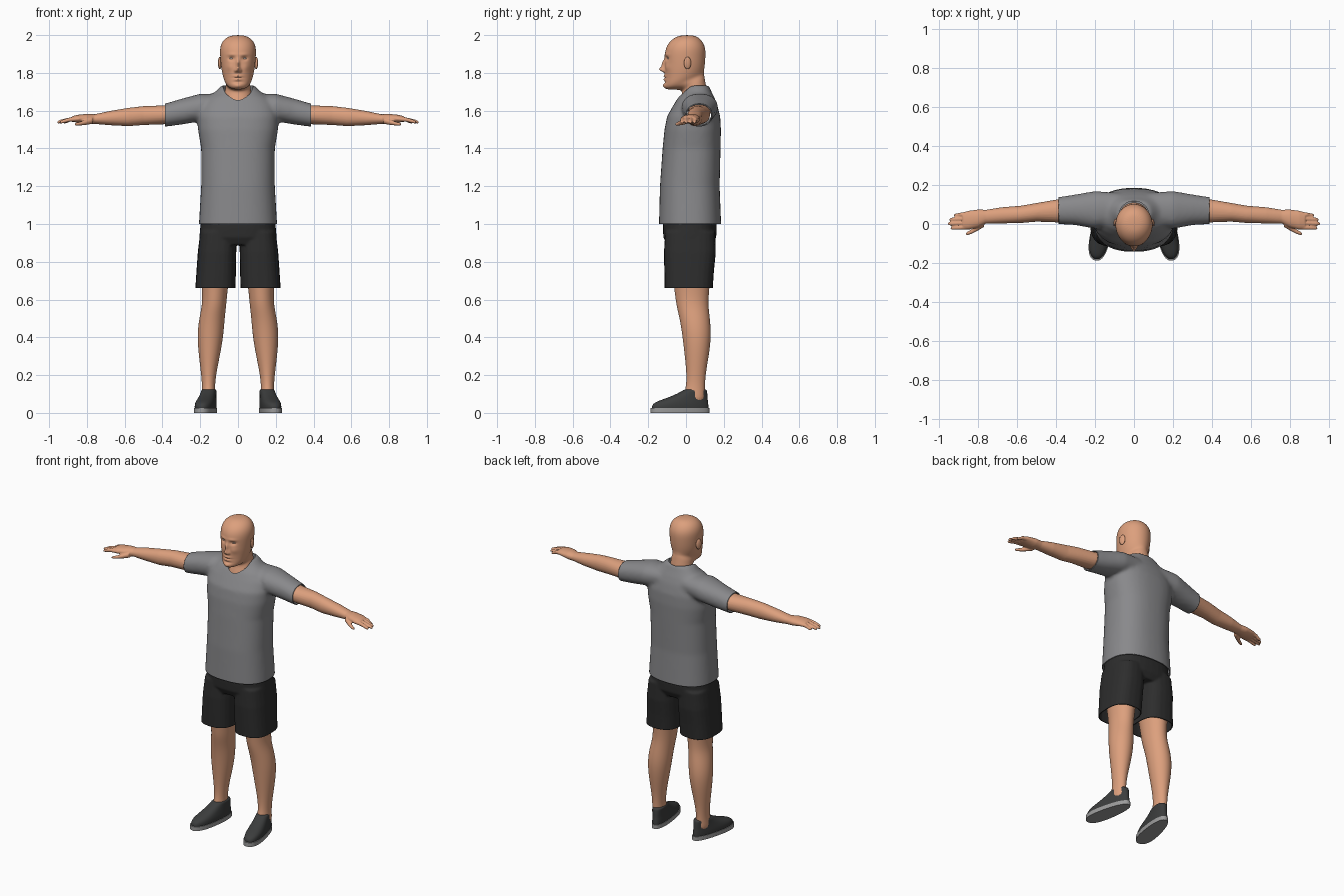
import bpy, bmesh, math
from mathutils import Vector, Matrix

if "Cube" in bpy.data.objects:
    bpy.data.objects.remove(bpy.data.objects["Cube"])


def mat(name, r, g, b):
    m = bpy.data.materials.new(name)
    m.diffuse_color = (r, g, b, 1)
    m.use_nodes = True
    m.node_tree.nodes["Principled BSDF"].inputs["Base Color"].default_value = m.diffuse_color
    return m


SKIN = mat("skin", 0.72, 0.35, 0.205)
HAIR = mat("hair_brown", 0.065, 0.025, 0.015)
SHIRT = mat("shirt_grey", 0.25, 0.25, 0.26)
SHORTS = mat("shorts_black", 0.026, 0.026, 0.026)
SHOE = mat("shoe_dark", 0.045, 0.047, 0.047)
TRIM = mat("shoe_light", 0.33, 0.33, 0.33)
WHITE = mat("eye_white", 0.6, 0.52, 0.47)
IRIS = mat("eye_brown", 0.06, 0.02, 0.015)


# --- cross-section rings: (centre, half vector u, half vector v)
def zrow(zf, zb, yf, yb, x0, x1):
    return (Vector(((x0 + x1) / 2, (yf + yb) / 2, (zf + zb) / 2)),
            Vector(((x1 - x0) / 2, 0, 0)), Vector((0, (yb - yf) / 2, (zb - zf) / 2)))


def xrow(x, y0, y1, z0, z1):
    return (Vector((x, (y0 + y1) / 2, (z0 + z1) / 2)),
            Vector((0, (y1 - y0) / 2, 0)), Vector((0, 0, (z1 - z0) / 2)))


def loft(bm, rows, s=1, e=2.0, n=24):
    """Skin a closed tube through superellipse rings; s=-1 mirrors in x."""
    def sp(t):
        return math.copysign(abs(t) ** (2 / e), t)
    rings = []
    for c, u, v in rows:
        ring = []
        for i in range(n):
            a = 2 * math.pi * i / n
            p = c + u * sp(math.cos(a)) + v * sp(math.sin(a))
            ring.append(bm.verts.new((p.x * s, p.y, p.z)))
        rings.append(ring)
    for a, b in zip(rings, rings[1:]):
        for i in range(n):
            j = (i + 1) % n
            bm.faces.new((a[i], a[j], b[j], b[i]))
    bm.faces.new(rings[0])
    bm.faces.new(rings[-1])
    bmesh.ops.recalc_face_normals(bm, faces=bm.faces[:])
    return bm


def make(name, bm, mods, mats, rule=None, cuts=(), shape=None, solid=0):
    """Bake modifiers, cut open ends, colour faces by rule, shade smooth."""
    me = bpy.data.meshes.new(name)
    bm.to_mesh(me)
    tmp = bpy.data.objects.new(name + "_base", me)
    bpy.context.collection.objects.link(tmp)
    for kind, props in mods:
        m = tmp.modifiers.new(kind, kind)
        for k, val in props.items():
            setattr(m, k, val)
    bpy.context.view_layer.update()
    out = bpy.data.meshes.new_from_object(tmp.evaluated_get(bpy.context.evaluated_depsgraph_get()))
    bpy.data.objects.remove(tmp)
    b = bmesh.new()
    b.from_mesh(out)
    for co, no in cuts:
        bmesh.ops.bisect_plane(b, geom=b.verts[:] + b.edges[:] + b.faces[:],
                               plane_co=co, plane_no=no, clear_outer=True)
    if shape:
        for v in b.verts:
            shape(v.co)
    for f in b.faces:
        f.material_index = rule(f.calc_center_median()) if rule else 0
    b.to_mesh(out)
    b.free()
    out.materials.clear()
    for m in mats:
        out.materials.append(m)
    out.shade_smooth()
    out.set_sharp_from_angle(angle=math.radians(50))
    out.name = name
    ob = bpy.data.objects.new(name, out)
    bpy.context.collection.objects.link(ob)
    if solid:
        m = ob.modifiers.new("cloth", 'SOLIDIFY')
        m.thickness, m.offset = solid, -1
    return ob


def fuse(voxel, smooth):
    return [('REMESH', dict(mode='VOXEL', voxel_size=voxel)),
            ('SMOOTH', dict(factor=0.5, iterations=smooth))]


def sub(levels):
    return [('SUBSURF', dict(levels=levels))]


# --- shirt: torso and sleeves fused, neck hole cut out
bm = loft(bmesh.new(), [zrow(z, z, f, b, -w, w) for z, f, b, w in (
    (.94, -.143, .186, .208), (1.0, -.143, .186, .207), (1.2, -.138, .178, .195),
    (1.4, -.124, .183, .195), (1.5, -.114, .185, .212), (1.57, -.1, .181, .215),
    (1.63, -.066, .166, .2), (1.67, -.042, .15, .165), (1.70, -.015, .135, .12),
    (1.735, 0, .12, .085))], e=2.4, n=40)
for s in (-1, 1):
    loft(bm, [xrow(*r) for r in ((.08, 0, .16, 1.57, 1.69), (.2, -.025, .17, 1.543, 1.69),
              (.3, -.006, .152, 1.526, 1.663), (.385, -.001, .139, 1.515, 1.638),
              (.43, 0, .138, 1.513, 1.63))], s, 2.2)
cut_me = bpy.data.meshes.new("neck_cutter")
loft(bmesh.new(), [zrow(z, z, -.05, .118, -.08, .08) for z in (1.61, 1.85)], n=48).to_mesh(cut_me)
cutter = bpy.data.objects.new("neck_cutter", cut_me)
cutter.hide_render = True
bpy.context.collection.objects.link(cutter)
make("shirt", bm, fuse(.01, 10) + [('BOOLEAN', dict(operation='DIFFERENCE', object=cutter, solver='EXACT'))],
     [SHIRT], solid=.006,
     cuts=[((0, 0, 1.0), (0, 0, -1)), ((.387, 0, 0), (1, 0, 0)), ((-.387, 0, 0), (-1, 0, 0))])
bpy.data.objects.remove(cutter)

# --- shorts: hips and two legs fused, hems cut open
bm = loft(bmesh.new(), [zrow(z, z, f, b, -w, w) for z, f, b, w in (
    (1.04, -.12, .16, .195), (.98, -.122, .163, .2), (.93, -.12, .16, .205), (.89, -.1, .14, .2))], e=2.5, n=36)
for s in (-1, 1):
    loft(bm, [zrow(z, z, f, b, i, o) for z, f, b, i, o in (
        (.96, -.11, .155, .008, .2), (.85, -.117, .158, .009, .213), (.75, -.115, .148, .011, .22),
        (.66, -.113, .142, .013, .226), (.61, -.113, .142, .014, .226))], s, 2.7)
make("shorts", bm, fuse(.0065, 6), [SHORTS], cuts=[((0, 0, .661), (0, 0, -1))], solid=.006)

# --- head and neck: one loft with sculpted features
BUMPS = [  # x, z, push forward, width, height
    (0, 1.818, .026, .012, .013), (0, 1.845, .016, .009, .024), (.013, 1.811, .010, .007, .008),
    (.034, 1.876, -.011, .017, .011), (.032, 1.897, .004, .024, .008), (.045, 1.83, .005, .02, .02),
    (0, 1.783, .007, .022, .007), (0, 1.765, .007, .019, .007), (0, 1.774, -.004, .026, .003),
    (0, 1.732, .009, .024, .014), (0, 1.75, -.004, .025, .006)]


def face(co):
    if co.y < -.03:
        d = 0
        for x, z, a, w, h in BUMPS:
            for sx in ((x, -x) if x else (0,)):
                d += a * math.exp(-((co.x - sx) / w) ** 2 - ((co.z - z) / h) ** 2)
        co.y -= d


LINE = [(-.2, 1.928), (-.075, 1.925), (-.05, 1.905), (-.03, 1.865), (0, 1.86),
        (.035, 1.82), (.06, 1.79), (.2, 1.775)]


def hairline(c):
    for (y0, z0), (y1, z1) in zip(LINE, LINE[1:]):
        if y0 <= c.y < y1:
            return int(c.z > z0 + (z1 - z0) * (c.y - y0) / (y1 - y0))
    return 0


bm = loft(bmesh.new(), [zrow(a, b, f, k, -w, w) for a, b, f, k, w in (
    (1.58, 1.62, -.045, .112, .082), (1.64, 1.70, -.042, .112, .077), (1.685, 1.745, -.022, .104, .067),
    (1.712, 1.775, -.02, .099, .064), (1.71, 1.79, -.08, .096, .066), (1.715, 1.80, -.112, .096, .07),
    (1.735, 1.81, -.116, .096, .077), (1.765, 1.825, -.112, .098, .083), (1.80, 1.84, -.113, .1, .088),
    (1.84, 1.86, -.113, .102, .092), (1.88, 1.89, -.114, .104, .095), (1.92, 1.925, -.111, .104, .097),
    (1.955, 1.955, -.097, .095, .09), (1.983, 1.983, -.068, .074, .07), (2.0, 2.0, -.03, .042, .033))])
head = make("head", bm, sub(3), [SKIN, HAIR], hairline, shape=face)

# --- ears and eyes
for s, side in ((-1, "right"), (1, "left")):
    bm = bmesh.new()
    bmesh.ops.create_uvsphere(bm, u_segments=16, v_segments=10, radius=1, matrix=Matrix.LocRotScale(
        Vector((s * .096, .008, 1.852)), Matrix.Rotation(s * .3, 3, 'Z'), Vector((.009, .02, .033))))
    make("ear_" + side, bm, [], [SKIN])
    spot = min((v.co for v in head.data.vertices if v.co.y < 0),
               key=lambda c: (c.x - s * .034) ** 2 + (c.z - 1.877) ** 2)
    bm = bmesh.new()
    bmesh.ops.create_uvsphere(bm, u_segments=32, v_segments=20, radius=1, matrix=Matrix.LocRotScale(
        Vector((s * .034, spot.y + .005, 1.877)), Matrix.Rotation(s * .3, 3, 'Z'), Vector((.014, .008, .006))))
    make("eye_" + side, bm, [], [WHITE, IRIS], lambda c: int(abs(c.x - s * .034) < .006))

for s, side in ((-1, "right"), (1, "left")):
    # --- arm with hand, fingers and thumb fused
    bm = loft(bmesh.new(), [xrow(*r) for r in (
        (.3, .015, .13, 1.54, 1.645), (.39, .008, .127, 1.528, 1.628), (.5, .012, .108, 1.524, 1.624),
        (.58, .005, .094, 1.518, 1.615), (.68, .003, .086, 1.523, 1.598), (.76, .003, .073, 1.53, 1.581),
        (.8, -.018, .075, 1.53, 1.583), (.85, -.028, .068, 1.537, 1.578), (.88, -.026, .06, 1.541, 1.57))], s, 2.1)
    for y, tip in ((.05, .925), (.028, .948), (.006, .957), (-.016, .943)):
        loft(bm, [xrow(x, y + d - r, y + d + r, z - r, z + r) for x, d, r, z in (
            (.84, 0, .012, 1.556), (.89, -.002, .0115, 1.553), (tip - .02, -.004, .01, 1.544),
            (tip - .004, -.005, .008, 1.539), (tip, -.005, .004, 1.538))], s, n=12)
    loft(bm, [xrow(*r) for r in ((.77, -.015, .02, 1.53, 1.565), (.805, -.036, -.004, 1.524, 1.552),
              (.835, -.051, -.027, 1.521, 1.542), (.857, -.058, -.04, 1.52, 1.536),
              (.864, -.055, -.046, 1.523, 1.532))], s, n=12)
    make("arm_" + side, bm, fuse(.004, 5), [SKIN])

    # --- leg
    bm = loft(bmesh.new(), [zrow(z, z, f, b, i, o) for z, f, b, i, o in (
        (.82, -.085, .13, .03, .2), (.72, -.072, .13, .045, .198), (.64, -.06, .122, .056, .19),
        (.57, -.052, .118, .062, .19), (.5, -.034, .127, .07, .206), (.42, -.021, .134, .076, .216),
        (.33, -.01, .126, .09, .211), (.22, .002, .106, .113, .197), (.15, .002, .1, .122, .19),
        (.1, -.01, .1, .12, .193), (.05, -.02, .1, .12, .195))], s)
    make("leg_" + side, bm, sub(2), [SKIN])

    # --- shoe: dark upper with light toe cap and tongue, light sole
    place = Matrix.Translation((s * .162, 0, 0)) @ Matrix.Rotation(s * .19, 4, 'Z')

    def widen(co):
        co.x *= 1 - .9 * (co.y + .03)

    bm = loft(bmesh.new(), [zrow(a, b, f, k, -w, w) for a, b, f, k, w in (
        (.012, .012, -.184, .122, .048), (.03, .03, -.186, .122, .049), (.05, .05, -.178, .12, .049),
        (.065, .07, -.145, .117, .046), (.083, .09, -.09, .116, .043), (.105, .108, -.04, .114, .041),
        (.122, .122, -.012, .112, .041), (.126, .126, 0, .1, .03))], e=2.3, n=32)
    shoe = make("shoe_" + side, bm, sub(2), [SHOE, TRIM], shape=widen,
                rule=lambda c: int(c.y < -.125 or (abs(c.x) < .021 and c.y < -.02 and c.z > .05)))
    bm = loft(bmesh.new(), [zrow(z, z, -.191, .125, -.051, .051) for z in (0, .026)], e=2.4, n=48)
    sole = make("sole_" + side, bm, [], [TRIM], shape=widen)
    shoe.data.transform(place)
    sole.data.transform(place)
